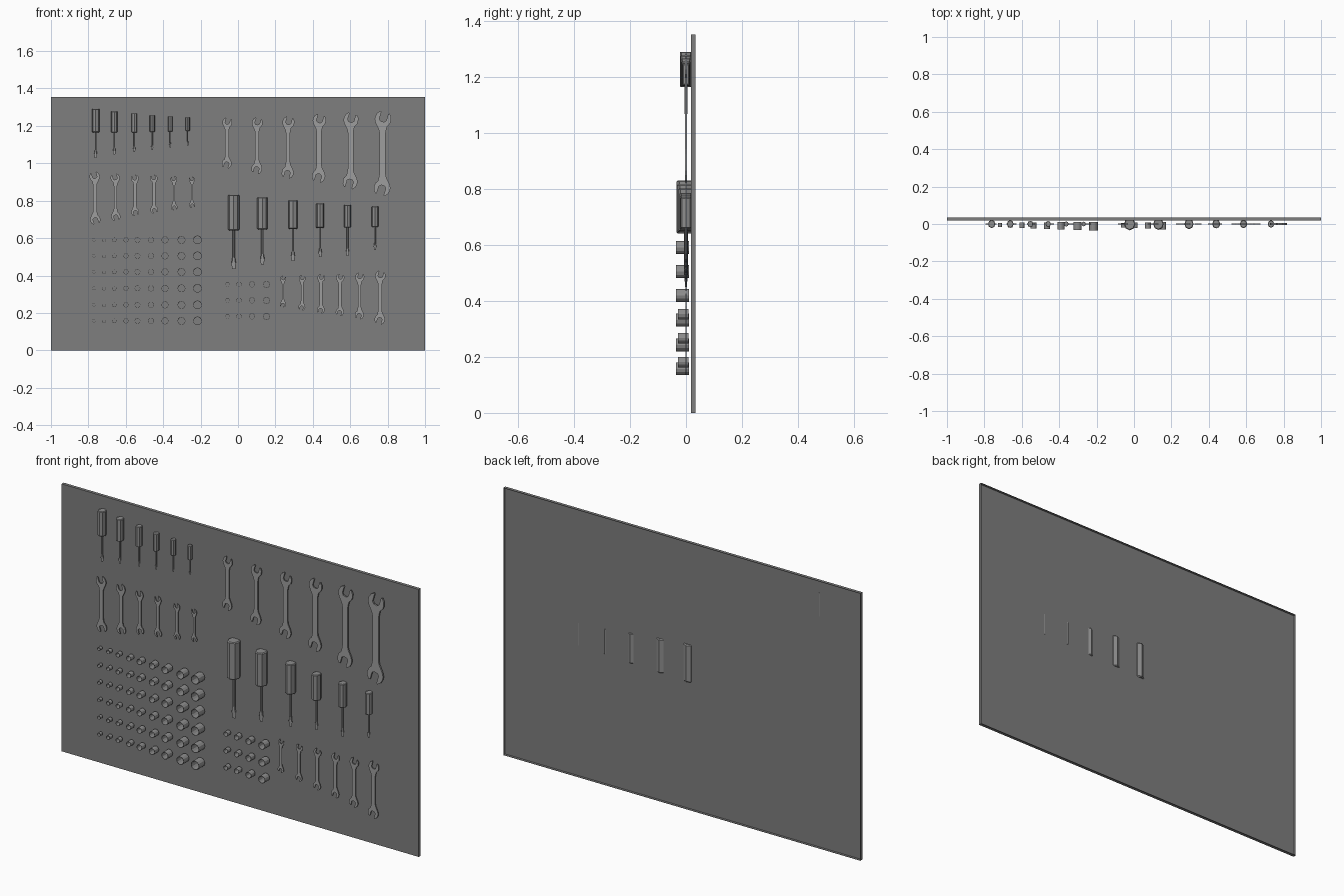
import bpy, bmesh, math
from mathutils import Matrix

if "Cube" in bpy.data.objects:
    bpy.data.objects.remove(bpy.data.objects["Cube"])

S = 187.0  # drawing units per model unit
def X(p): return (p - 238.0) / S
def Z(p): return (350.5 - p) / S

def material(name, g):
    m = bpy.data.materials.new(name)
    m.diffuse_color = (g, g, g, 1)
    m.use_nodes = True
    m.node_tree.nodes["Principled BSDF"].inputs["Base Color"].default_value = m.diffuse_color
    return m

BOARD, STEEL, GRIP = material("board_grey", 0.21), material("steel_grey", 0.34), material("grip_grey", 0.27)

def finish(name, bm, mat):
    bmesh.ops.recalc_face_normals(bm, faces=bm.faces)
    me = bpy.data.meshes.new(name)
    bm.to_mesh(me)
    bm.free()
    me.materials.append(mat)
    ob = bpy.data.objects.new(name, me)
    bpy.context.collection.objects.link(ob)
    return ob

def box(bm, x0, x1, y0, y1, z0, z1):
    m = Matrix.Translation(((x0 + x1) / 2, (y0 + y1) / 2, (z0 + z1) / 2))
    bmesh.ops.create_cube(bm, size=1, matrix=m @ Matrix.Diagonal((x1 - x0, y1 - y0, z1 - z0, 1)))

def loft(bm, rings, closed=False):
    """Skin a list of equal-length rings; cap the ends or join them."""
    vs = [[bm.verts.new(p) for p in r] for r in rings]
    n = len(vs[0])
    pairs = list(zip(vs, vs[1:])) + ([(vs[-1], vs[0])] if closed else [])
    for a, b in pairs:
        for i in range(n):
            bm.faces.new((a[i], a[(i + 1) % n], b[(i + 1) % n], b[i]))
    if not closed:
        bm.faces.new(vs[0])
        bm.faces.new(vs[-1])

# Back board: thin panel with a narrow raised rim behind
H, F, P, B, T = 1.354, 0.0175, 0.0215, 0.0335, 0.002
bm = bmesh.new()
box(bm, -1, 1, F, P, 0, H)
box(bm, -1, 1, P, B, 0, T)
box(bm, -1, 1, P, B, H - T, H)
box(bm, -1, -1 + T, P, B, T, H - T)
box(bm, 1 - T, 1, P, B, T, H - T)
finish("board", bm, BOARD)

# Screwdrivers: octagonal handle, round shaft, flared flat blade
def screwdriver(name, cx, hw, top, base, tip):
    x, r = X(cx), (hw - 0.3) / S
    zt, zb, ze = Z(top), Z(base), Z(tip)
    def ring(rx, ry, z):
        return [(x + rx * math.cos(i * math.tau / 8), ry * math.sin(i * math.tau / 8), z) for i in range(8)]
    c, d = r * 0.15, 1.11 * r
    bm = bmesh.new()
    loft(bm, [ring(r - c, d - c, zt), ring(r, d, zt - c), ring(r, d, zb + c), ring(r - c, d - c, zb)])
    finish(name + "_handle", bm, GRIP)
    s, b = r * 0.23, zb - ze
    bm = bmesh.new()
    loft(bm, [ring(s, s, zb + c), ring(s, s, ze + 0.3 * b),
              ring(s * 1.8, s * 0.6, ze + 0.15 * b), ring(s * 1.2, s * 0.2, ze)])
    finish(name + "_shaft", bm, STEEL)

small = [(95.7, 4, 109, 132.5, 158), (114.3, 3.7, 111.5, 132.5, 154.5), (134.3, 3.2, 113.5, 132.5, 152),
         (152.2, 3, 115.5, 132, 150), (170.2, 2.7, 116.5, 131.5, 147.5), (187.7, 2.4, 117.5, 131, 145.5)]
large = [(233.7, 6, 195, 230.5, 269), (262.4, 5.6, 197.5, 229.5, 264.5), (293, 5, 200.5, 229, 261),
         (320.2, 4.3, 203.5, 228, 257), (347.5, 4, 205, 227.5, 256), (375, 3.6, 206.5, 227, 250)]
for label, row in (("small_screwdriver", small), ("large_screwdriver", large)):
    for i, d in enumerate(row):
        screwdriver(f"{label}_{i + 1}", *d)

# Wrenches: one tilted open head, repeated by half turn
HEAD = [(0.72, -0.5), (0.95, -0.1), (0.97, 0.3), (0.85, 0.72), (0.55, 1.05), (0.42, 0.95), (0.42, 0.1),
        (0.2, -0.12), (-0.2, -0.12), (-0.42, 0.1), (-0.42, 0.95), (-0.55, 1.05), (-0.85, 0.72),
        (-0.97, 0.3), (-0.95, -0.1), (-0.72, -0.5)]

def wrench(name, cx, top, bot, mirror):
    x, z, L = X(cx), (Z(top) + Z(bot)) / 2, (bot - top) / S
    R, t = 0.1 * L, math.radians(-17)
    hc = L / 2 - 1.1 * R
    half = [(0.36 * R, hc - 1.5 * R), (0.44 * R, hc - 1.1 * R)]
    half += [(R * (u * math.cos(t) - v * math.sin(t)), hc + R * (u * math.sin(t) + v * math.cos(t)))
             for u, v in HEAD]
    half += [(-0.44 * R, hc - 1.1 * R), (-0.36 * R, hc - 1.5 * R)]
    outline = half + [(-u, -v) for u, v in half]
    th = 0.009 * L
    bm = bmesh.new()
    loft(bm, [[(x + mirror * u, y, z + v) for u, v in outline] for y in (-th, th)])
    finish(name, bm, STEEL)

rows = {
    "large_wrench": (1, [(227, 118, 168.5), (257, 118, 174), (288, 117, 178.5), (319, 114.5, 182.5),
                         (350.5, 113, 189), (382.5, 111.5, 196)]),
    "medium_wrench": (-1, [(95, 172, 224.5), (115.5, 174, 221), (135, 175, 216), (154, 175, 213.5),
                           (174, 176.5, 210.5), (192, 177, 208)]),
    "small_wrench": (1, [(283, 276, 307.5), (302, 275.5, 310.5), (321, 274.5, 313.5), (340, 274, 316),
                         (359.5, 273, 319.5), (380, 271, 324.5)]),
}
for label, (mirror, row) in rows.items():
    for i, d in enumerate(row):
        wrench(f"{label}_{i + 1}", *d, mirror)

# Sockets: thin-walled tubes facing forward
def socket(name, cx, cz, rp):
    x, z, r = X(cx), Z(cz), rp / S
    def ring(q, y):
        return [(x + q * math.cos(i * math.tau / 12), y, z + q * math.sin(i * math.tau / 12)) for i in range(12)]
    f, b = -1.55 * r, 0.5 * r
    bm = bmesh.new()
    loft(bm, [ring(r, f), ring(r, b), ring(r * 0.9, b), ring(r * 0.9, f)], closed=True)
    finish(name, bm, GRIP)

grids = [("socket", [(94, 1.7), (104, 2), (114.3, 2.2), (126, 2.5), (137.5, 2.8), (151, 3.1), (165, 3.5),
                     (181.5, 3.9), (197.5, 4.3)], (240, 256, 272, 288.5, 305, 321)),
         ("spare_socket", [(227.5, 2.3), (239, 2.6), (252, 3), (266.5, 3.5)], (284.5, 300.5, 316.5))]
for label, cols, zs in grids:
    for j, cz in enumerate(zs):
        for i, (cx, rp) in enumerate(cols):
            socket(f"{label}_{j + 1}_{i + 1}", cx, cz, rp)
